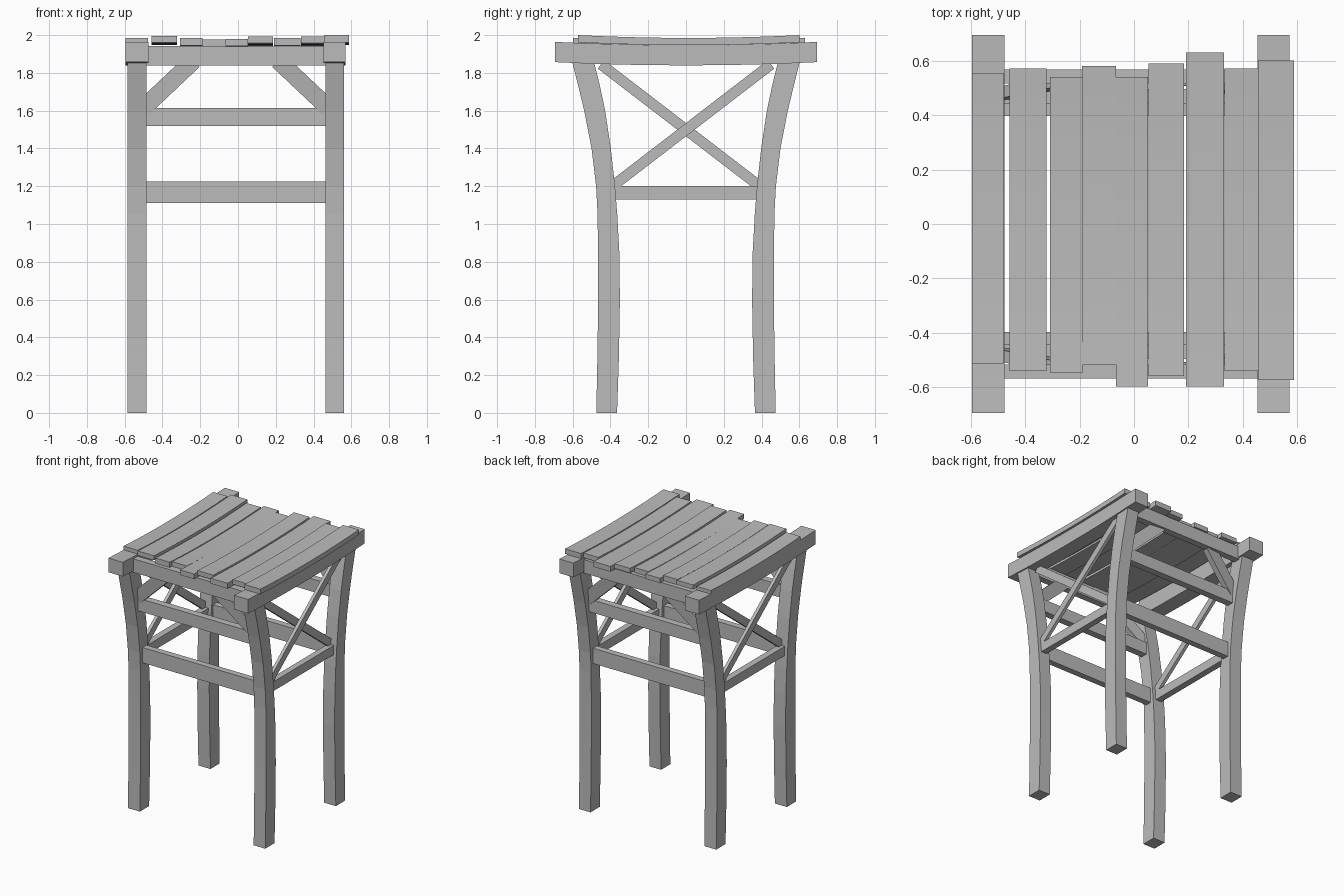
import bpy
import bmesh
from mathutils import Vector

cube = bpy.data.objects.get("Cube")
if cube:
    bpy.data.objects.remove(cube, do_unlink=True)

grey = bpy.data.materials.new("plain grey wood")
grey.use_nodes = True
COLOUR = (0.5, 0.5, 0.5, 1)
grey.diffuse_color = COLOUR
grey.node_tree.nodes["Principled BSDF"].inputs["Base Color"].default_value = COLOUR


def loft(name, rings):
    """Closed timber through a row of four-cornered rings."""
    bm = bmesh.new()
    rows = [[bm.verts.new(p) for p in ring] for ring in rings]
    for a, b in zip(rows, rows[1:]):
        for i in range(4):
            j = (i + 1) % 4
            bm.faces.new((a[i], a[j], b[j], b[i]))
    bm.faces.new(rows[0][::-1])
    bm.faces.new(rows[-1])
    bmesh.ops.recalc_face_normals(bm, faces=bm.faces)
    mesh = bpy.data.meshes.new(name)
    bm.to_mesh(mesh)
    bm.free()
    mesh.materials.append(grey)
    obj = bpy.data.objects.new(name, mesh)
    bpy.context.collection.objects.link(obj)
    return obj


def box(name, x0, x1, y0, y1, z0, z1):
    return loft(name, [[(x, y0, z0), (x, y1, z0), (x, y1, z1), (x, y0, z1)]
                       for x in (x0, x1)])


def sagging_board(name, x0, x1, y0, y1, z0, z1, sag, steps=10):
    """Board along y that dips in the middle."""
    rings = []
    for i in range(steps + 1):
        t = i / steps
        d = sag * 4 * t * (1 - t)
        y = y0 + (y1 - y0) * t
        rings.append([(x0, y, z0 - d), (x1, y, z0 - d), (x1, y, z1 - d), (x0, y, z1 - d)])
    return loft(name, rings)


def strut(name, a, b, side, half_width, half_depth):
    """Straight bar from a to b; side is its depth direction."""
    a, b, side = Vector(a), Vector(b), Vector(side)
    w = (b - a).cross(side).normalized() * half_width
    d = side * half_depth
    return loft(name, [[p + w + d, p - w + d, p - w - d, p + w - d] for p in (a, b)])


SIDES = (("right", -0.585, -0.485), ("left", 0.463, 0.56))
ENDS = (("front", -1), ("back", 1))

# Bowed legs: height, inner and outer distance from the middle
LEG = [(0, .365, .475), (.3, .355, .469), (.6, .35, .465), (.85, .353, .466),
       (1.05, .364, .468), (1.2, .376, .476), (1.4, .398, .5),
       (1.6, .428, .539), (1.75, .46, .575), (1.87, .49, .605)]
for side, x0, x1 in SIDES:
    for end, s in ENDS:
        loft(f"{end}_{side}_leg", [[(x0, s * i, z), (x1, s * i, z), (x1, s * o, z), (x0, s * o, z)]
                                   for z, i, o in LEG])

# Side beams, side stretchers and crossed braces
for side, x0, x1 in SIDES:
    sagging_board(f"{side}_beam", x0 - .01, x1 + .01, -.693, .693, 1.857, 1.964, .017)
    box(f"{side}_side_stretcher", x0 + .025, x1 - .025, -.385, .385, 1.13, 1.2)
    xm = (x0 + x1) / 2
    for s in (-1, 1):
        strut(f"{side}_cross_brace", (xm + s * .012, -s * .39, 1.2),
              (xm + s * .012, s * .45, 1.845), (1, 0, 0), .028, .012)

# Front and back rails, stretchers and corner braces
for end, s in ENDS:
    def cross_bar(name, ya, yb, z0, z1):
        box(f"{end}_{name}", -.487, .465, s * ya, s * yb, z0, z1)
    cross_bar("rail", .515, .567, 1.84, 1.942)
    cross_bar("upper_stretcher", .442, .495, 1.52, 1.615)
    cross_bar("lower_stretcher", .397, .445, 1.11, 1.225)
    for side, foot, top in (("right", -.5, -.235), ("left", .478, .213)):
        strut(f"{end}_{side}_corner_brace", (foot, s * .475, 1.615),
              (top, s * .53, 1.865), (0, 1, 0), .046, .022)

# Uneven seat slats: x range, y range, bottom and top height at the ends
SLATS = [(-.595, -.477, -.512, .555, 1.952, 1.985),
         (-.458, -.322, -.54, .57, 1.962, 1.996),
         (-.308, -.188, -.545, .54, 1.945, 1.985),
         (-.19, -.066, -.515, .58, 1.942, 1.978),
         (-.066, .052, -.597, .54, 1.942, 1.98),
         (.053, .184, -.558, .59, 1.957, 1.992),
         (.19, .33, -.597, .63, 1.945, 1.985),
         (.333, .46, -.54, .57, 1.957, 1.992),
         (.455, .588, -.572, .6, 1.962, 2.0)]
for n, (x0, x1, y0, y1, z0, z1) in enumerate(SLATS, 1):
    sagging_board(f"seat_slat_{n}", x0, x1, y0, y1, z0, z1, .015)
